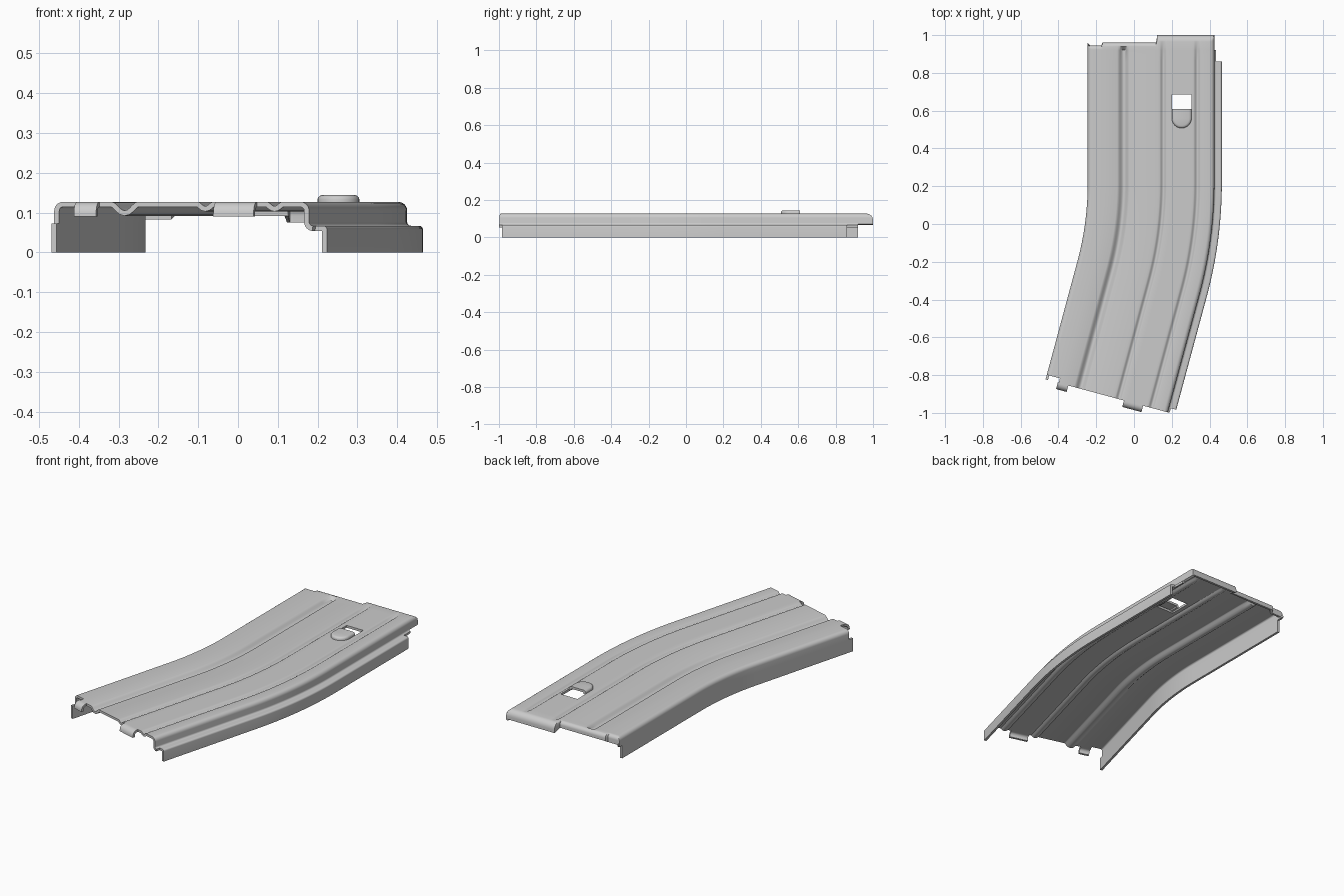
import bpy, bmesh, math

cube = bpy.data.objects.get("Cube")
if cube:
    bpy.data.objects.remove(cube, do_unlink=True)

steel = bpy.data.materials.new("grey_steel")
steel.use_nodes = True
GREY = (0.6, 0.6, 0.6, 1)
steel.diffuse_color = GREY
steel.node_tree.nodes["Principled BSDF"].inputs["Base Color"].default_value = GREY

TOP, SHEET = 0.127, 0.013
LEFT, RIGHT = -0.245, 0.425
CX, CY, BEND = -1.845, 0.217, math.radians(15.1)
END, SHORT_END = 0.645, 0.62


def place(u, z, a, d):
    """Point u across the section, at bend angle a and distance d along the tangent."""
    r = u - CX
    return (CX + r * math.cos(a) - d * math.sin(a),
            CY - r * math.sin(a) - d * math.cos(a), z)


def finish(name, rows, keep=lambda i, j: True, cap=False):
    """Skin a grid of points, thicken it as sheet metal and shade it."""
    bm = bmesh.new()
    grid = [[bm.verts.new(p) for p in row] for row in rows]
    for i in range(len(grid) - 1):
        for j in range(len(grid[0]) - 1):
            if keep(i, j):
                bm.faces.new((grid[i][j], grid[i + 1][j],
                              grid[i + 1][j + 1], grid[i][j + 1]))
    if cap:
        bm.faces.new(grid[-1])
    bmesh.ops.remove_doubles(bm, verts=bm.verts, dist=0.0002)
    bmesh.ops.delete(bm, geom=[v for v in bm.verts if not v.link_faces], context='VERTS')
    bmesh.ops.recalc_face_normals(bm, faces=bm.faces)
    if sum(f.normal.z * f.calc_area() for f in bm.faces) < 0:
        bmesh.ops.reverse_faces(bm, faces=bm.faces)
    mesh = bpy.data.meshes.new(name)
    bm.to_mesh(mesh)
    bm.free()
    mesh.materials.append(steel)
    ob = bpy.data.objects.new(name, mesh)
    bpy.context.collection.objects.link(ob)
    solid = ob.modifiers.new("sheet", 'SOLIDIFY')
    solid.thickness, solid.offset = SHEET, -1
    bpy.ops.object.select_all(action='DESELECT')
    ob.select_set(True)
    bpy.context.view_layer.objects.active = ob
    bpy.ops.object.modifier_apply(modifier="sheet")
    bpy.ops.object.shade_smooth_by_angle(angle=math.radians(35))
    return ob


# Pressed grooves: centre, half width, depth
GROOVES = [(-0.055, 0.034, 0.022), (0.155, 0.02, 0.011), (0.335, 0.02, 0.011)]


def groove(u):
    return sum(dep * (0.5 + 0.5 * math.cos(math.pi * (u - c) / w))
               for c, w, dep in GROOVES if abs(u - c) < w)


# Cross-section: plain wall, grooved top, stepped wall
R, SEG = 0.022, 6
quarter = [k / SEG * math.pi / 2 for k in range(SEG + 1)]
HOLE = (0.2, 0.305)
top_u = [-0.173, -0.167, 0.117, 0.123, *HOLE]
for c, w, dep in GROOVES:
    top_u += [c + w * (k / 5 - 1) for k in range(11)]
section = [(LEFT, 0), (LEFT, 0.073)]
section += [(LEFT + R - R * math.cos(t), TOP - R + R * math.sin(t)) for t in quarter]
section += [(u, TOP) for u in sorted(top_u)]
section += [(RIGHT - R + R * math.sin(t), TOP - R + R * math.cos(t)) for t in quarter]
section += [(RIGHT, 0.077)]
section += [(0.435 - 0.01 * math.cos(t), 0.077 - 0.01 * math.sin(t)) for t in quarter[1:]]
section += [(0.455 + 0.01 * math.sin(t), 0.057 + 0.01 * math.cos(t)) for t in quarter]
section += [(0.465, 0)]


# Back lip: far edge, bend radius and lower edge, by position across
def lip(u):
    if u < -0.17:
        return 0.945, 0.02, 0.083
    if u < 0.12:
        return 0.96, 0.02, 0.092
    return 1.0, 0.035, 0.075


# Stations from front to back: front straight, bend, back straight
ARC = 24
stations = [(BEND, END), (BEND, SHORT_END), (BEND, 0.3)]
stations += [(BEND * (1 - k / ARC), 0) for k in range(ARC + 1)]
straight = [0.4, 0.56, 0.61, 0.685, 0.86, 0.92]
stations += [(0, CY - y) for y in straight]
rows = [[place(u, z - groove(u), a, d) for u, z in section] for a, d in stations]
first_straight, first_lip = len(rows) - len(straight), len(rows) - 1
for t in quarter:
    row = []
    for u, z in section:
        y, r, low = lip(u)
        row.append((u, y - r + r * math.sin(t), min(z, TOP - r + r * math.cos(t))))
    rows.append(row)
rows.append([(u, lip(u)[0], min(z, lip(u)[2])) for u, z in section])


def keep(i, j):
    (u0, z0), (u1, z1) = section[j], section[j + 1]
    low, flange = min(z0, z1) < 0.07, u0 > 0.434
    if i == 0 and (flange or (u1 < -0.17 and not low)):
        return False
    if i >= first_lip and low:
        return False
    if i >= first_straight + 4 and flange:
        return False
    in_hole = first_straight + 1 <= i < first_straight + 3
    return not (in_hole and u0 >= HOLE[0] - 1e-5 and u1 <= HOLE[1] + 1e-5)


finish("curved_shell", rows, keep)

# Bent tabs at the front edge
for name, u0, u1 in [("narrow_tab", -0.178, -0.12), ("wide_tab", 0.185, 0.29)]:
    r = 0.03
    bend = [(END - 0.002, TOP)]
    bend += [(END + 0.005 + r * math.sin(t), TOP - r + r * math.cos(t)) for t in quarter]
    bend += [(END + 0.005 + r, 0.09)]
    finish(name, [[place(u, z, BEND, d) for u in (u0, u1)] for d, z in bend])

# Raised catch bump with an open back beside the window
mid, half = sum(HOLE) / 2, (HOLE[1] - HOLE[0]) / 2
rings = []
for inset, z in [(0, TOP - 0.004), (0, 0.134), (0.002, 0.139), (0.007, 0.143), (0.014, 0.145)]:
    w = half - inset
    ring = [(mid - w, 0.61, z)]
    ring += [(mid - w * math.cos(k * math.pi / 16), 0.56 - w * math.sin(k * math.pi / 16), z)
             for k in range(17)]
    rings.append(ring + [(mid + w, 0.61, z)])
finish("catch_bump", rings, cap=True)
